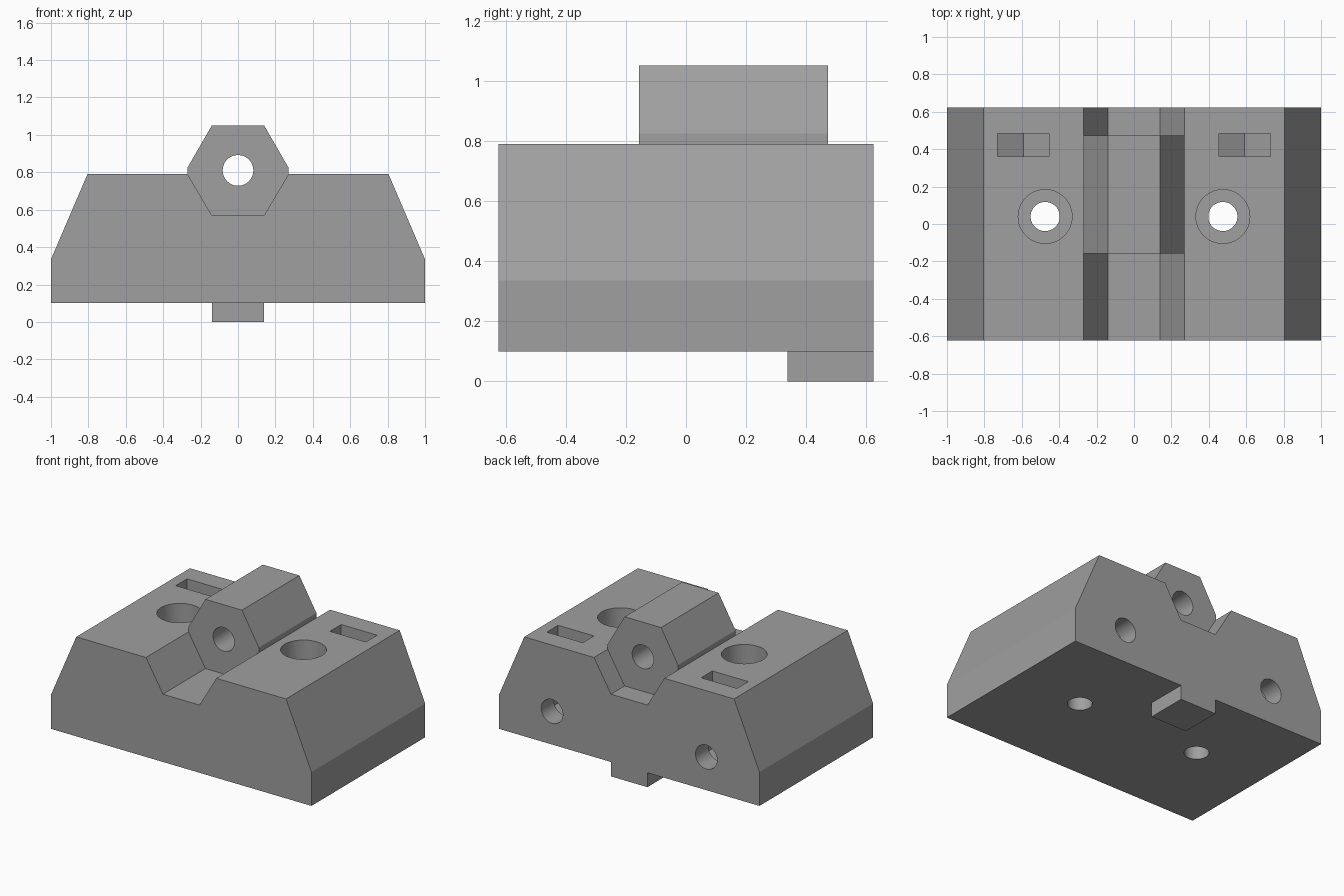
import bpy, bmesh, math

if "Cube" in bpy.data.objects:
    bpy.data.objects.remove(bpy.data.objects["Cube"])

grey = bpy.data.materials.new("grey")
grey.diffuse_color = (0.35, 0.35, 0.35, 1)
grey.use_nodes = True
grey.node_tree.nodes["Principled BSDF"].inputs["Base Color"].default_value = grey.diffuse_color


def prism(name, profile, y0, y1):
    """Extrude an x-z profile from y0 to y1."""
    bm = bmesh.new()
    front = bm.faces.new([bm.verts.new((x, y0, z)) for x, z in profile])
    grown = bmesh.ops.extrude_face_region(bm, geom=[front])["geom"]
    bmesh.ops.translate(bm, vec=(0, y1 - y0, 0),
                        verts=[v for v in grown if isinstance(v, bmesh.types.BMVert)])
    bmesh.ops.recalc_face_normals(bm, faces=bm.faces)
    mesh = bpy.data.meshes.new(name)
    bm.to_mesh(mesh)
    bm.free()
    ob = bpy.data.objects.new(name, mesh)
    bpy.context.collection.objects.link(ob)
    mesh.materials.append(grey)
    return ob


def rod(name, radius, start, end, axis):
    """Cylinder along y or z; start and end are points on the axis."""
    mid = [(a + b) / 2 for a, b in zip(start, end)]
    rot = (math.pi / 2, 0, 0) if axis == "y" else (0, 0, 0)
    bpy.ops.mesh.primitive_cylinder_add(vertices=48, radius=radius, depth=math.dist(start, end),
                                        location=mid, rotation=rot)
    ob = bpy.context.object
    ob.name = name
    ob.data.materials.append(grey)
    return ob


def combine(target, tool, operation="DIFFERENCE"):
    """Apply a boolean and remove the tool."""
    bpy.context.view_layer.update()
    mod = target.modifiers.new("bool", "BOOLEAN")
    mod.operation, mod.solver, mod.object = operation, "EXACT", tool
    bpy.context.view_layer.objects.active = target
    bpy.ops.object.modifier_apply(modifier=mod.name)
    bpy.data.objects.remove(tool)


def mirrored(half):
    return half + [(-x, z) for x, z in reversed(half)]


# Block with the upper part of the hexagonal bar
D = 0.623
block = prism("clamp_block", mirrored([(1, 0.1), (1, 0.335), (0.805, 0.79), (0.27, 0.79),
                                       (0.27, 0.825), (0.14, 1.05)]), -D, D)

# Groove in front of and behind the bar
groove = mirrored([(0.14, 0.57), (0.53, 1.23)])
combine(block, prism("groove_front", groove, -1, -0.157))
combine(block, prism("groove_back", groove, 0.473, 1))

# Locating tab under the back edge
combine(block, prism("tab", mirrored([(0.14, 0), (0.14, 0.2)]), 0.337, D), "UNION")

# Hole along the bar
combine(block, rod("bar_hole", 0.082, (0, -1, 0.81), (0, 1, 0.81), "y"))

for s in (-1, 1):
    # Counterbored vertical bolt holes
    x = s * 0.475
    combine(block, rod("counterbore", 0.144, (x, 0.04, 0.4), (x, 0.04, 1), "z"))
    combine(block, rod("bolt_hole", 0.078, (x, 0.04, -0.5), (x, 0.04, 0.9), "z"))
    # Nut slots with a pointed floor, and the screw holes that reach them
    c, w, z = s * 0.592, 0.138, 0.33
    slot = [(c, z - 0.16), (c + w, z - 0.08), (c + w, 1), (c - w, 1), (c - w, z - 0.08)]
    combine(block, prism("nut_slot", slot, 0.36, 0.483))
    combine(block, rod("screw_hole", 0.083, (c, 0.22, z), (c, 1, z), "y"))

# Smooth hole walls, sharp edges elsewhere
bpy.ops.object.select_all(action="DESELECT")
block.select_set(True)
bpy.context.view_layer.objects.active = block
bpy.ops.object.shade_smooth_by_angle(angle=math.radians(20))
